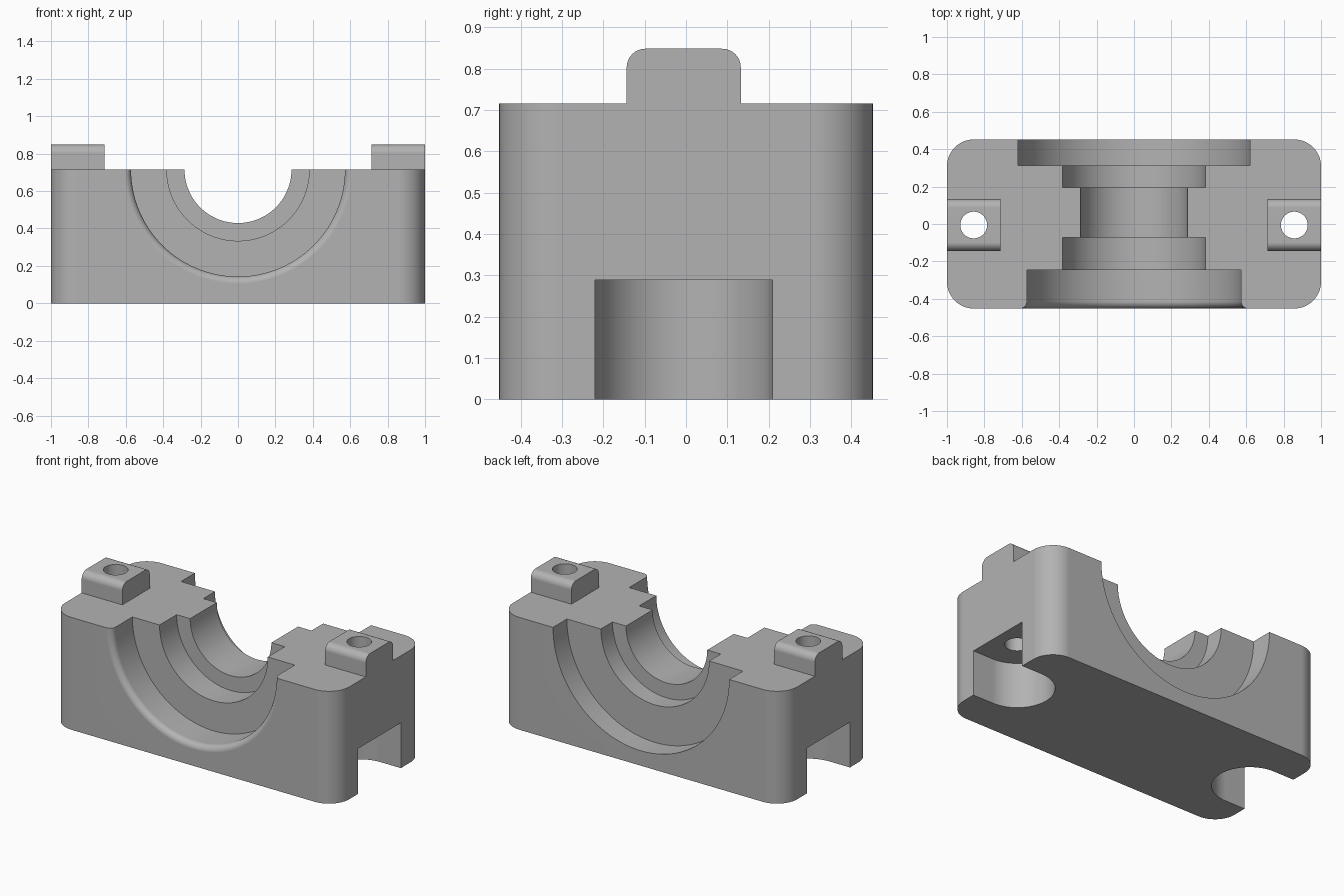
import bpy
import bmesh
from math import cos, sin, pi, radians
from mathutils import Matrix, Vector

cube = bpy.data.objects.get("Cube")
if cube:
    bpy.data.objects.remove(cube, do_unlink=True)

HALF_Y, TOP, TAB_TOP = 0.452, 0.715, 0.848
MID_Y = -0.0055          # tabs, holes and slots sit slightly off centre
HOLE_X = 0.857

steel = bpy.data.materials.new("grey metal")
steel.use_nodes = True
grey = (0.45, 0.45, 0.45, 1)
steel.diffuse_color = grey
steel.node_tree.nodes["Principled BSDF"].inputs["Base Color"].default_value = grey


def arc(cx, cy, r, start, end, steps):
    angles = [radians(start + (end - start) * i / steps) for i in range(steps + 1)]
    return [(cx + r * cos(a), cy + r * sin(a)) for a in angles]


def finish(name, bm):
    bmesh.ops.recalc_face_normals(bm, faces=bm.faces)
    mesh = bpy.data.meshes.new(name)
    bm.to_mesh(mesh)
    bm.free()
    mesh.materials.append(steel)
    ob = bpy.data.objects.new(name, mesh)
    bpy.context.collection.objects.link(ob)
    return ob


def prism(name, outline, low, high, along_x=False):
    """Extrude an outline along z, or along x when it is given in (y, z)."""
    bm = bmesh.new()
    place = (lambda a, b: (low, a, b)) if along_x else (lambda a, b: (a, b, low))
    face = bm.faces.new([bm.verts.new(place(a, b)) for a, b in outline])
    top = bmesh.ops.extrude_face_region(bm, geom=[face])
    shift = Vector((high - low, 0, 0) if along_x else (0, 0, high - low))
    bmesh.ops.translate(bm, vec=shift,
                        verts=[v for v in top["geom"] if isinstance(v, bmesh.types.BMVert)])
    return finish(name, bm)


def lathe(name, profile, steps=128):
    """Spin a (radius, y) profile around the bore axis."""
    bm = bmesh.new()
    rings = []
    for r, y in profile:
        rings.append([bm.verts.new((r * cos(2 * pi * i / steps), y,
                                    TOP + r * sin(2 * pi * i / steps)))
                      for i in range(steps)])
    for a, b in zip(rings, rings[1:]):
        for i in range(steps):
            j = (i + 1) % steps
            bm.faces.new((a[i], a[j], b[j], b[i]))
    bm.faces.new(rings[0])
    bm.faces.new(rings[-1])
    return finish(name, bm)


def combine(target, tool, operation):
    tool.hide_render = True
    mod = target.modifiers.new(tool.name, "BOOLEAN")
    mod.operation, mod.object, mod.solver = operation, tool, "EXACT"
    bpy.context.view_layer.objects.active = target
    bpy.ops.object.modifier_apply(modifier=mod.name)
    bpy.data.objects.remove(tool, do_unlink=True)


# Block with rounded vertical corners
R = 0.143
cx, cy = 1 - R, HALF_Y - R
outline = (arc(cx, cy, R, 0, 90, 12) + arc(-cx, cy, R, 90, 180, 12)
           + arc(-cx, -cy, R, 180, 270, 12) + arc(cx, -cy, R, 270, 360, 12))
block = prism("bearing_block", outline, 0, TOP)

# Stepped half bore, with a rounded lip at the front
F = 0.038
lip = arc(0.572 + F, F - HALF_Y, F, 270, 180, 8)
bore = [(0.572 + F, -0.6)] + lip + [
    (0.572, -0.245), (0.381, -0.245), (0.381, -0.073), (0.286, -0.073),
    (0.286, 0.195), (0.381, 0.195), (0.381, 0.312), (0.62, 0.312), (0.62, 0.6)]
combine(block, lathe("bore_cutter", bore), "DIFFERENCE")

# Tabs with rounded upper edges, bolt holes and bolt head slots at each end
T, W = 0.045, 0.138
tab_outline = ([(MID_Y - W, TOP - 0.05), (MID_Y + W, TOP - 0.05)]
               + arc(MID_Y + W - T, TAB_TOP - T, T, 0, 90, 8)
               + arc(MID_Y - W + T, TAB_TOP - T, T, 90, 180, 8))
S = 0.2145
for side in (-1, 1):
    x0, x1 = sorted((side * 0.714, side))
    combine(block, prism("tab", tab_outline, x0, x1, True), "UNION")
    slot = arc(HOLE_X, MID_Y, S, 90, 270, 32) + [(1.2, MID_Y - S), (1.2, MID_Y + S)]
    slot = [(side * x, y) for x, y in slot]
    combine(block, prism("slot_cutter", slot, -0.1, 0.288), "DIFFERENCE")
    hole = arc(side * HOLE_X, MID_Y, 0.0715, 0, 352.5, 47)
    combine(block, prism("hole_cutter", hole, 0.2, 1), "DIFFERENCE")

# Smooth curved walls while keeping the machined edges crisp
bpy.ops.object.select_all(action="DESELECT")
block.select_set(True)
bpy.context.view_layer.objects.active = block
bpy.ops.object.shade_smooth_by_angle(angle=radians(30))
weighted = block.modifiers.new("flat_face_normals", "WEIGHTED_NORMAL")
weighted.keep_sharp = True
